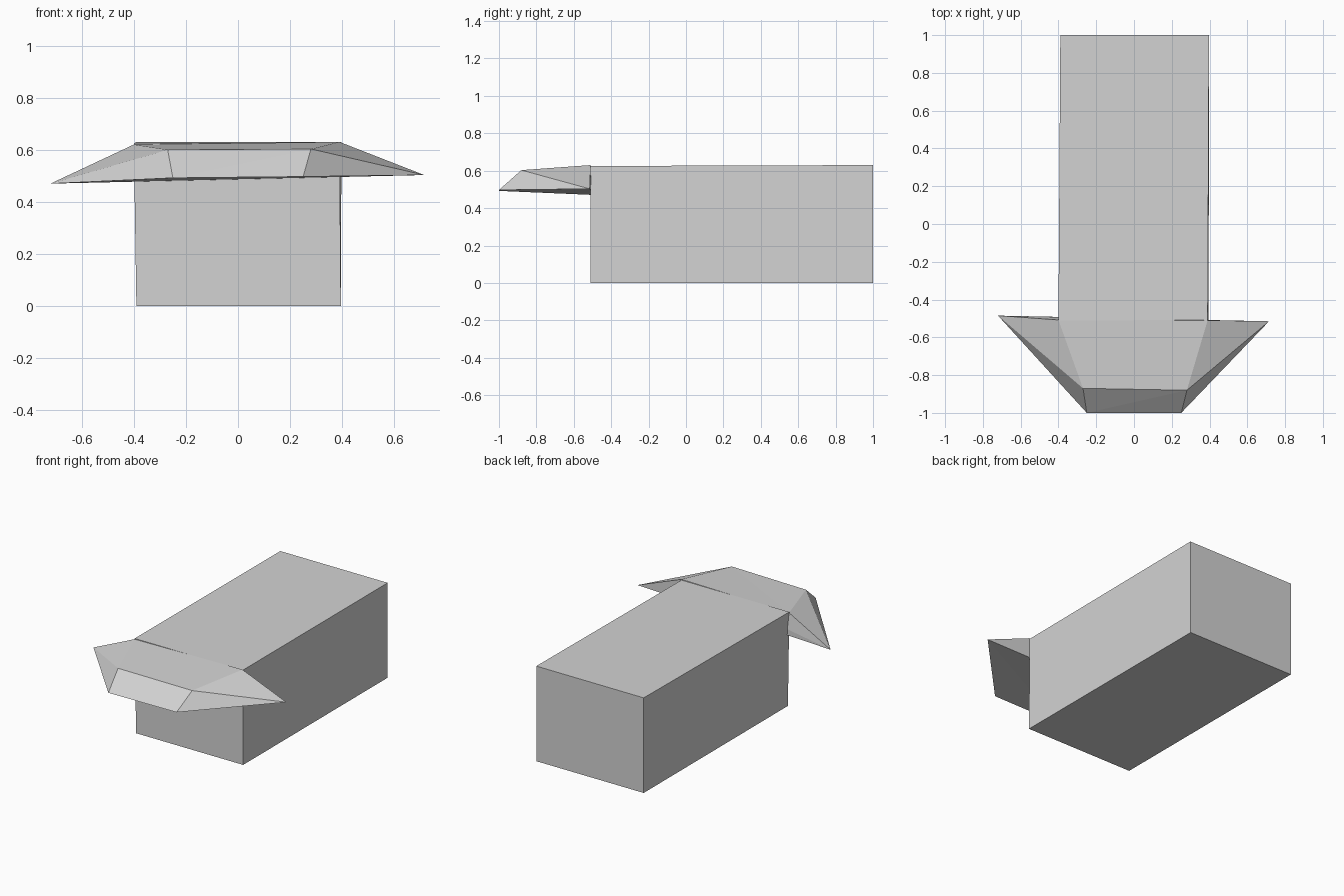
import bpy
import bmesh

if "Cube" in bpy.data.objects:
    bpy.data.objects.remove(bpy.data.objects["Cube"])

grey = bpy.data.materials.new("light grey")
grey.diffuse_color = (0.65, 0.65, 0.65, 1)
grey.use_nodes = True
grey.node_tree.nodes["Principled BSDF"].inputs["Base Color"].default_value = grey.diffuse_color


def solid(name, lower, upper):
    """Closed flat-faced solid lofted between two four-cornered outlines."""
    bm = bmesh.new()
    a = [bm.verts.new(p) for p in lower]
    b = [bm.verts.new(p) for p in upper]
    bm.faces.new(a)
    bm.faces.new(b)
    for i in range(4):
        j = (i + 1) % 4
        bm.faces.new((a[i], a[j], b[j], b[i]))
    # split the slightly warped panels
    bmesh.ops.connect_verts_nonplanar(bm, angle_limit=0.01, faces=bm.faces[:])
    bmesh.ops.recalc_face_normals(bm, faces=bm.faces[:])
    mesh = bpy.data.meshes.new(name)
    bm.to_mesh(mesh)
    bm.free()
    mesh.materials.append(grey)
    obj = bpy.data.objects.new(name, mesh)
    bpy.context.collection.objects.link(obj)
    return obj


# Long main block, very slightly out of square
solid("main_block",
      [(-0.39, -0.51, 0), (0.395, -0.51, 0), (0.395, 1, 0), (-0.39, 1, 0)],
      [(-0.40, -0.51, 0.625), (0.39, -0.51, 0.625),
       (0.397, 1, 0.63), (-0.39, 1, 0.63)])

# Flared canopy over the front end: wide lower outline, narrow roof
solid("front_canopy",
      [(-0.25, -1, 0.492), (0.25, -1, 0.497),
       (0.715, -0.515, 0.503), (-0.72, -0.485, 0.47)],
      [(-0.27, -0.87, 0.60), (0.28, -0.88, 0.603),
       (0.39, -0.51, 0.63), (-0.40, -0.508, 0.62)])
